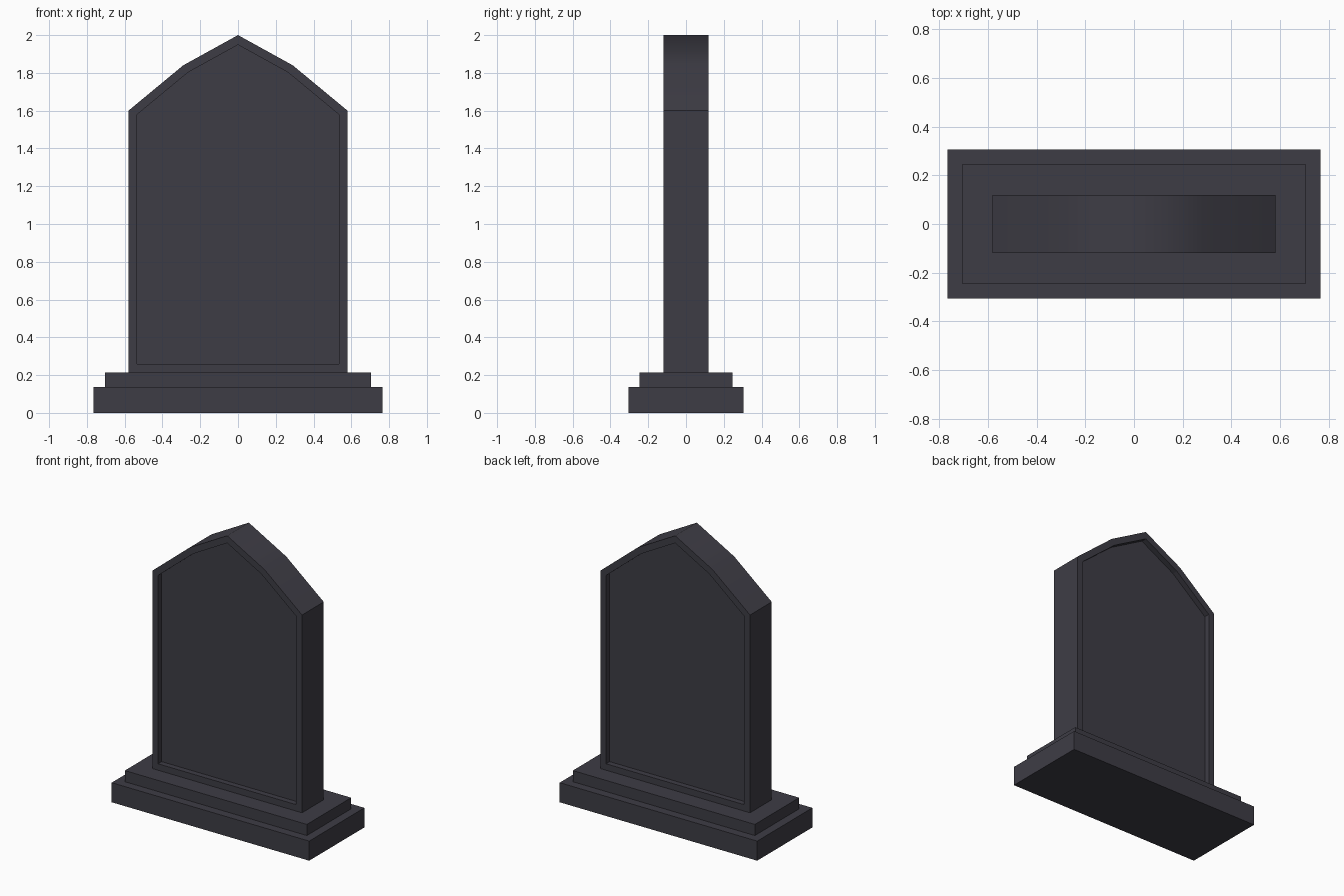
import bpy, bmesh

if "Cube" in bpy.data.objects:
    bpy.data.objects.remove(bpy.data.objects["Cube"])

stone = bpy.data.materials.new("dark_slate_stone")
stone.diffuse_color = (0.048, 0.046, 0.060, 1)
stone.use_nodes = True
stone.node_tree.nodes["Principled BSDF"].inputs["Base Color"].default_value = stone.diffuse_color


def finish(name, bm):
    mesh = bpy.data.meshes.new(name)
    bm.to_mesh(mesh)
    bm.free()
    mesh.materials.append(stone)
    obj = bpy.data.objects.new(name, mesh)
    bpy.context.collection.objects.link(obj)
    return obj


def block(name, half_x, half_y, z0, z1):
    bm = bmesh.new()
    bmesh.ops.create_cube(bm, size=1)
    for v in bm.verts:
        v.co.x *= 2 * half_x
        v.co.y *= 2 * half_y
        v.co.z = z1 if v.co.z > 0 else z0
    finish(name, bm)


# Stepped plinth
block("lower_base", 0.765, 0.305, 0.0, 0.137)
block("upper_base", 0.705, 0.245, 0.137, 0.215)

# Upright slab with a faceted pointed top
half = [(0.58, 0.215), (0.58, 1.60), (0.29, 1.84)]
profile = half + [(0, 2.0)] + [(-x, z) for x, z in reversed(half)]
bm = bmesh.new()
front = bm.faces.new([bm.verts.new((x, -0.12, z)) for x, z in profile])
ext = bmesh.ops.extrude_face_region(bm, geom=[front], use_keep_orig=True)
for v in ext["geom"]:
    if isinstance(v, bmesh.types.BMVert):
        v.co.y = 0.12
bmesh.ops.recalc_face_normals(bm, faces=bm.faces)

# Sunken panel on front and back
bm.normal_update()
for face in [f for f in bm.faces if abs(f.normal.y) > 0.9]:
    side = 1 if face.normal.y > 0 else -1
    bmesh.ops.inset_region(bm, faces=[face], thickness=0.045,
                           use_even_offset=True, use_boundary=True)
    panel = bmesh.ops.extrude_discrete_faces(bm, faces=[face])["faces"][0]
    for v in panel.verts:
        v.co.y = side * 0.08
bm.normal_update()

# The sloping top is softly shaded, all its borders stay sharp
for f in bm.faces:
    f.smooth = 0.3 < f.normal.z < 0.95
for e in bm.edges:
    e.smooth = all(f.smooth for f in e.link_faces)
finish("headstone_slab", bm)
